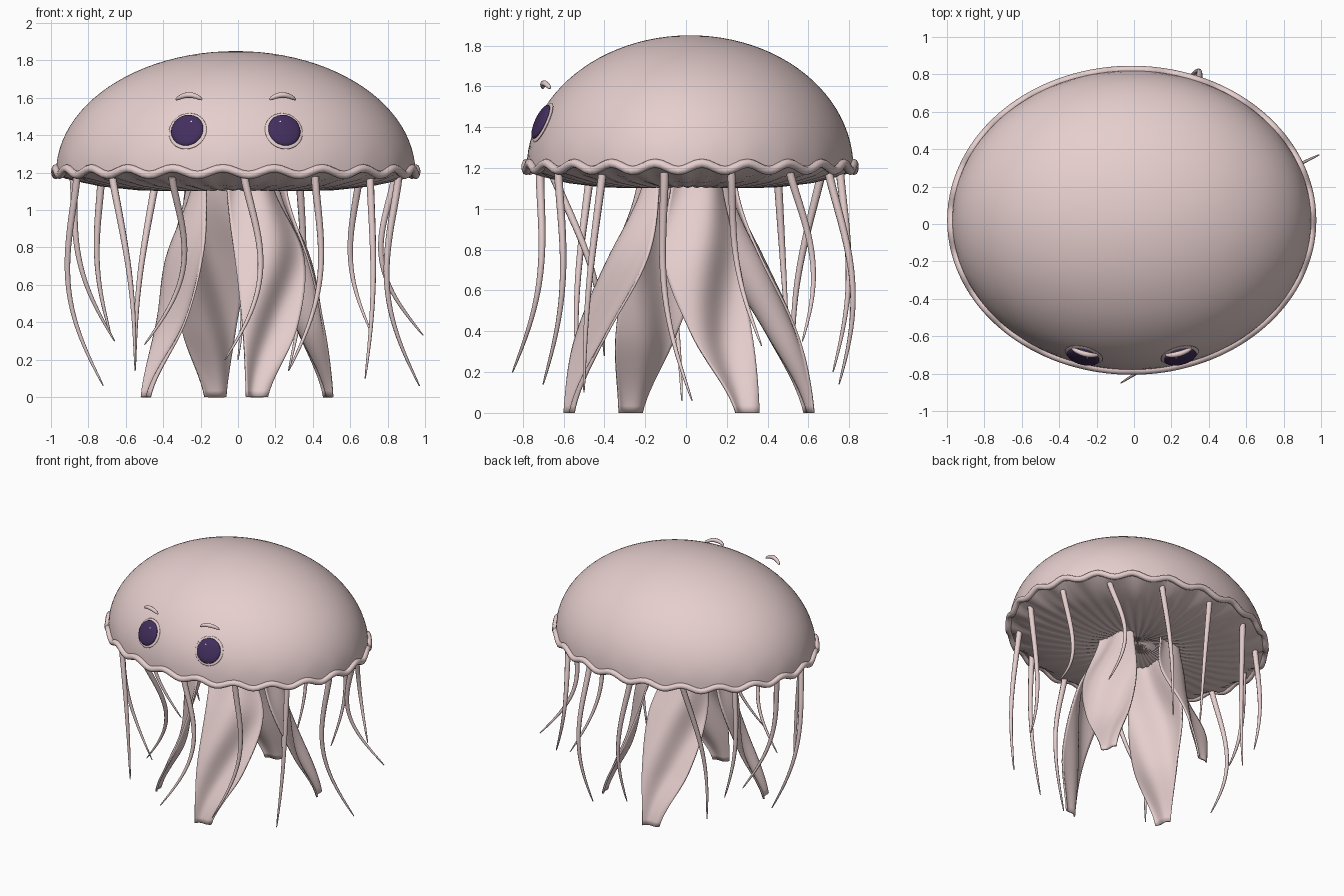
import bpy, bmesh, math
from math import sin, cos, pi, tau
from mathutils import Vector

cube = bpy.data.objects.get("Cube")
if cube:
    bpy.data.objects.remove(cube)


def material(name, colour):
    mat = bpy.data.materials.new(name)
    mat.use_nodes = True
    mat.diffuse_color = (*colour, 1)
    mat.node_tree.nodes["Principled BSDF"].inputs["Base Color"].default_value = (*colour, 1)
    return mat


PINK = material("pale pink", (0.79, 0.62, 0.615))
PURPLE = material("dark purple", (0.055, 0.028, 0.11))
WHITE = material("white", (0.9, 0.9, 0.9))

CENTRE = Vector((-0.012, 0.02, 1.2))
RADII = Vector((0.96, 0.80, 0.65))
WAVES = 22


def ripple(angle):
    return 0.018 * sin(WAVES * angle)


def on_ellipse(angle, scale, z):
    return Vector((CENTRE.x + RADII.x * scale * cos(angle),
                   CENTRE.y + RADII.y * scale * sin(angle), z))


def finish(name, mesh, mat, angle=60):
    obj = bpy.data.objects.new(name, mesh)
    bpy.context.collection.objects.link(obj)
    mesh.materials.append(mat)
    bpy.ops.object.select_all(action='DESELECT')
    obj.select_set(True)
    bpy.context.view_layer.objects.active = obj
    bpy.ops.object.shade_smooth_by_angle(angle=math.radians(angle))
    return obj


def loft(name, rows, mat, closed=True, flip=False):
    """Skin a list of point rows with quads."""
    bm = bmesh.new()
    grid = [[bm.verts.new(p) for p in row] for row in rows]
    for low, high in zip(grid, grid[1:]):
        n = len(low)
        for i in range(n if closed else n - 1):
            j = (i + 1) % n
            bm.faces.new((low[i], low[j], high[j], high[i]))
    bmesh.ops.remove_doubles(bm, verts=bm.verts, dist=0.0001)
    bmesh.ops.dissolve_degenerate(bm, edges=bm.edges, dist=0.0001)
    if flip:
        bmesh.ops.reverse_faces(bm, faces=bm.faces)
    mesh = bpy.data.meshes.new(name)
    bm.to_mesh(mesh)
    bm.free()
    return finish(name, mesh, mat)


def tube(name, points, radii, cyclic=False):
    """Round tube with a varying radius along a path."""
    curve = bpy.data.curves.new(name, 'CURVE')
    curve.dimensions = '3D'
    curve.bevel_depth = 1
    curve.bevel_resolution = 2
    curve.use_fill_caps = not cyclic
    spline = curve.splines.new('POLY')
    spline.points.add(len(points) - 1)
    spline.use_cyclic_u = cyclic
    for point, co, radius in zip(spline.points, points, radii):
        point.co = (*co, 1)
        point.radius = radius
    holder = bpy.data.objects.new(name + " path", curve)
    bpy.context.collection.objects.link(holder)
    graph = bpy.context.evaluated_depsgraph_get()
    mesh = bpy.data.meshes.new_from_object(holder.evaluated_get(graph))
    bpy.data.objects.remove(holder)
    mesh.name = name
    return finish(name, mesh, PINK)


# Bell: half ellipsoid whose lower edge follows the rippled rim
STEPS = WAVES * 8
angles = [tau * i / STEPS for i in range(STEPS)]
rows = []
for k in range(25):
    lat = pi / 2 * k / 24
    fade = max(0, 1 - k / 3)
    rows.append([on_ellipse(a, cos(lat), CENTRE.z + RADII.z * sin(lat) + fade * ripple(a))
                 for a in angles])
loft("bell", rows, PINK)

# Rim: wavy rolled border
tube("rim", [on_ellipse(a, 1.005, CENTRE.z + 0.005 + ripple(a)) for a in angles],
     [0.022] * STEPS, True)

# Underside: shallow pleated skin bulging below the rim
profile = [(1.0, 1.2), (0.9, 1.16), (0.75, 1.13), (0.55, 1.11), (0.38, 1.105), (0.2, 1.13), (0.0, 1.16)]
rows = []
for k, (scale, z) in enumerate(profile):
    depth = 0.004 if 0 < k < 6 else 0
    rows.append([on_ellipse(a, scale, z + depth * sin(WAVES * 2 * a) + (ripple(a) if k == 0 else 0))
                 for a in angles])
loft("underside", rows, PINK, flip=True)


def blend(values, t):
    """Smooth interpolation through evenly spaced values."""
    s = min(t * (len(values) - 1), len(values) - 1.0001)
    i = int(s)
    f = s - i
    v = [values[max(0, min(len(values) - 1, i + d))] for d in (-1, 0, 1, 2)]
    return v[1] + (v[2] - v[0]) * (f / 2) + (v[0] * 2 - v[1] * 5 + v[2] * 4 - v[3]) * (f * f / 2) \
        + (v[1] * 3 - v[0] - v[2] * 3 + v[3]) * (f ** 3 / 2)


# Central arms: leaf-shaped ribbons with slanting folds, turned like propeller blades
ARM_PATHS = {
    "front_arm": [(0.07, -0.2), (0.185, -0.32), (0.165, -0.45), (0.10, -0.57)],
    "left_arm": [(0.22, 0.06), (0.32, 0.09), (0.37, 0.17), (0.48, 0.30)],
    "back_arm": [(-0.17, 0.21), (-0.15, 0.32), (-0.15, 0.46), (-0.12, 0.60)],
    "right_arm": [(-0.24, -0.09), (-0.32, -0.12), (-0.35, -0.19), (-0.49, -0.27)],
}
WIDTHS = [0.26, 0.41, 0.33, 0.12]
TURN = math.radians(25)
for n, (name, path) in enumerate(ARM_PATHS.items()):
    facing = pi / 2 * (n - 1) + TURN
    outward = Vector((cos(facing), sin(facing), 0))
    across = Vector((-outward.y, outward.x, 0))
    path = [Vector((*p, 0)) for p in path]
    rows = []
    for k in range(33):
        t = k / 32
        width = blend(WIDTHS, t)
        row = []
        for i in range(25):
            u = i / 12 - 1
            p = blend(path, t) + across * (u * width / 2)
            p += outward * (0.09 * width * sin(3 * u + 6 * t) - 0.02 * u * u * (1 - t))
            p.z = 1.14 * (1 - t)
            if k == 0:
                p.z += 0.02 * (-1) ** i
            row.append(p)
        rows.append(row)
    arm = loft(name, rows, PINK, closed=False)
    solid = arm.modifiers.new("thickness", 'SOLIDIFY')
    solid.thickness = 0.012
    solid.offset = 0

# Thin tentacles around the rim: bulge x, bulge y, tip x, tip y, tip z
TENTACLES = [
    (0.14, 0.07, -0.07, -0.85, 0.2), (0.1, 0.06, 0.27, -0.7, 0.14),
    (0.03, -0.02, 0.68, -0.5, 0.1), (-0.12, -0.07, 0.97, 0.03, 0.06),
    (-0.15, -0.05, 0.99, 0.37, 0.33), (-0.08, 0.08, 0.71, 0.57, 0.35),
    (0.05, 0.09, 0.27, 0.75, 0.14), (0.05, 0.06, 0.0, 0.72, 0.2),
    (-0.03, -0.05, -0.55, 0.53, 0.14), (-0.05, 0.0, -0.68, 0.5, 0.33),
    (-0.08, -0.04, -0.66, 0.25, 0.3), (-0.12, 0.03, -0.72, -0.02, 0.06),
    (0.03, -0.03, -0.55, -0.53, 0.15), (0.14, 0.06, -0.5, -0.4, 0.28),
]
for n, (bulge_x, bulge_y, *tip) in enumerate(TENTACLES):
    top = on_ellipse(math.radians(-87) + tau * n / len(TENTACLES), 0.92, 1.18)
    points, radii = [], []
    for k in range(31):
        t = k / 30
        bow = sin(pi * t ** 1.15)
        points.append(top.lerp(Vector(tip), t) + Vector((bulge_x, bulge_y, 0)) * bow)
        radii.append(0.018 * (1 - t) ** 0.6 + 0.003)
    tube(f"tentacle_{n + 1}", points, radii)


def disc(name, place, normal, size, mat):
    """Flattened ball lying on the bell."""
    bm = bmesh.new()
    bmesh.ops.create_uvsphere(bm, u_segments=32, v_segments=16, radius=1)
    mesh = bpy.data.meshes.new(name)
    bm.to_mesh(mesh)
    bm.free()
    obj = finish(name, mesh, mat)
    obj.location = place
    obj.scale = size
    obj.rotation_euler = normal.to_track_quat('Z', 'Y').to_euler()


def bell_point(x, z):
    dx, dz = (x - CENTRE.x) / RADII.x, (z - CENTRE.z) / RADII.z
    y = -math.sqrt(1 - dx * dx - dz * dz)
    place = Vector((x, CENTRE.y + RADII.y * y, z))
    normal = Vector((dx / RADII.x, y / RADII.y, dz / RADII.z)).normalized()
    return place, normal


# Face: eyes with soft sockets, glints and floating brows
for side, label in ((1, "left"), (-1, "right")):
    place, normal = bell_point(CENTRE.x + side * 0.257, 1.422)
    disc(label + "_socket", place, normal, (0.104, 0.106, 0.013), PINK)
    disc(label + "_eye", place + normal * 0.012, normal, (0.088, 0.09, 0.022), PURPLE)
    glint, _ = bell_point(CENTRE.x + side * 0.232, 1.459)
    disc(label + "_glint", glint + normal * 0.029, normal, (0.008, 0.008, 0.004), WHITE)
    points, radii = [], []
    for k in range(17):
        s = k / 8 - 1
        points.append((CENTRE.x + side * (0.25 + 0.07 * s),
                       -0.695 + 0.012 * s * s + 0.018 * s, 1.615 - 0.025 * s * s))
        radii.append(0.004 + 0.011 * math.sqrt(max(0, 1 - s * s)))
    tube(label + "_brow", points, radii)
